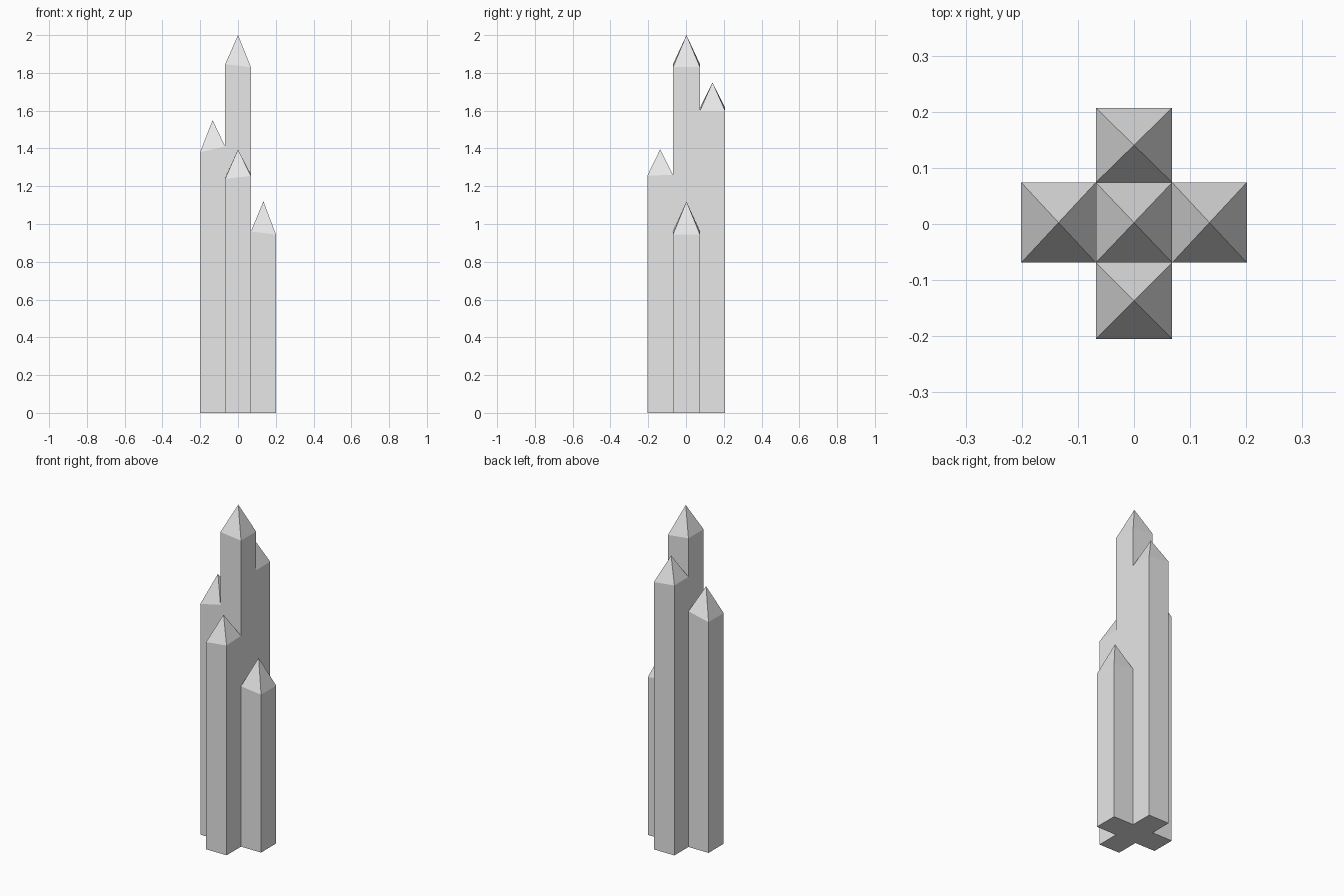
import bpy
import bmesh

cube = bpy.data.objects.get("Cube")
if cube:
    bpy.data.objects.remove(cube, do_unlink=True)

# Single stone colour
stone = bpy.data.materials.new("grey_stone")
stone.use_nodes = True
colour = (0.8, 0.8, 0.8, 1.0)
stone.diffuse_color = colour
stone.node_tree.nodes["Principled BSDF"].inputs["Base Color"].default_value = colour


def tower(name, x_range, y_range, eave, peak, tilt_x, tilt_y=0.0):
    """Square shaft with a slightly tilted eave line and a pyramid point."""
    x0, x1 = x_range
    y0, y1 = y_range
    bm = bmesh.new()
    base, top = [], []
    for sx, sy in ((-1, -1), (1, -1), (1, 1), (-1, 1)):
        x, y = (x0 if sx < 0 else x1), (y0 if sy < 0 else y1)
        base.append(bm.verts.new((x, y, 0)))
        top.append(bm.verts.new((x, y, eave + sx * tilt_x + sy * tilt_y)))
    tip = bm.verts.new(((x0 + x1) / 2, (y0 + y1) / 2, peak))
    bm.faces.new(base[::-1])
    for i in range(4):
        j = (i + 1) % 4
        bm.faces.new((base[i], base[j], top[j], top[i]))
        bm.faces.new((top[i], top[j], tip))
    mesh = bpy.data.meshes.new(name)
    bm.to_mesh(mesh)
    bm.free()
    mesh.materials.append(stone)
    obj = bpy.data.objects.new(name, mesh)
    bpy.context.collection.objects.link(obj)
    return obj


# Cross-shaped plan: three bands in each direction
right, middle_x, left = (-0.201, -0.068), (-0.068, 0.068), (0.068, 0.201)
front, middle_y, back = (-0.205, -0.069), (-0.069, 0.074), (0.074, 0.207)

tower("centre_tower", middle_x, middle_y, 1.838, 2.0, -0.008)
tower("right_tower", right, middle_y, 1.395, 1.55, 0.015)
tower("left_tower", left, middle_y, 0.952, 1.12, -0.008)
tower("front_tower", middle_x, front, 1.25, 1.395, 0.008, 0.003)
tower("back_tower", middle_x, back, 1.607, 1.75, -0.008)
